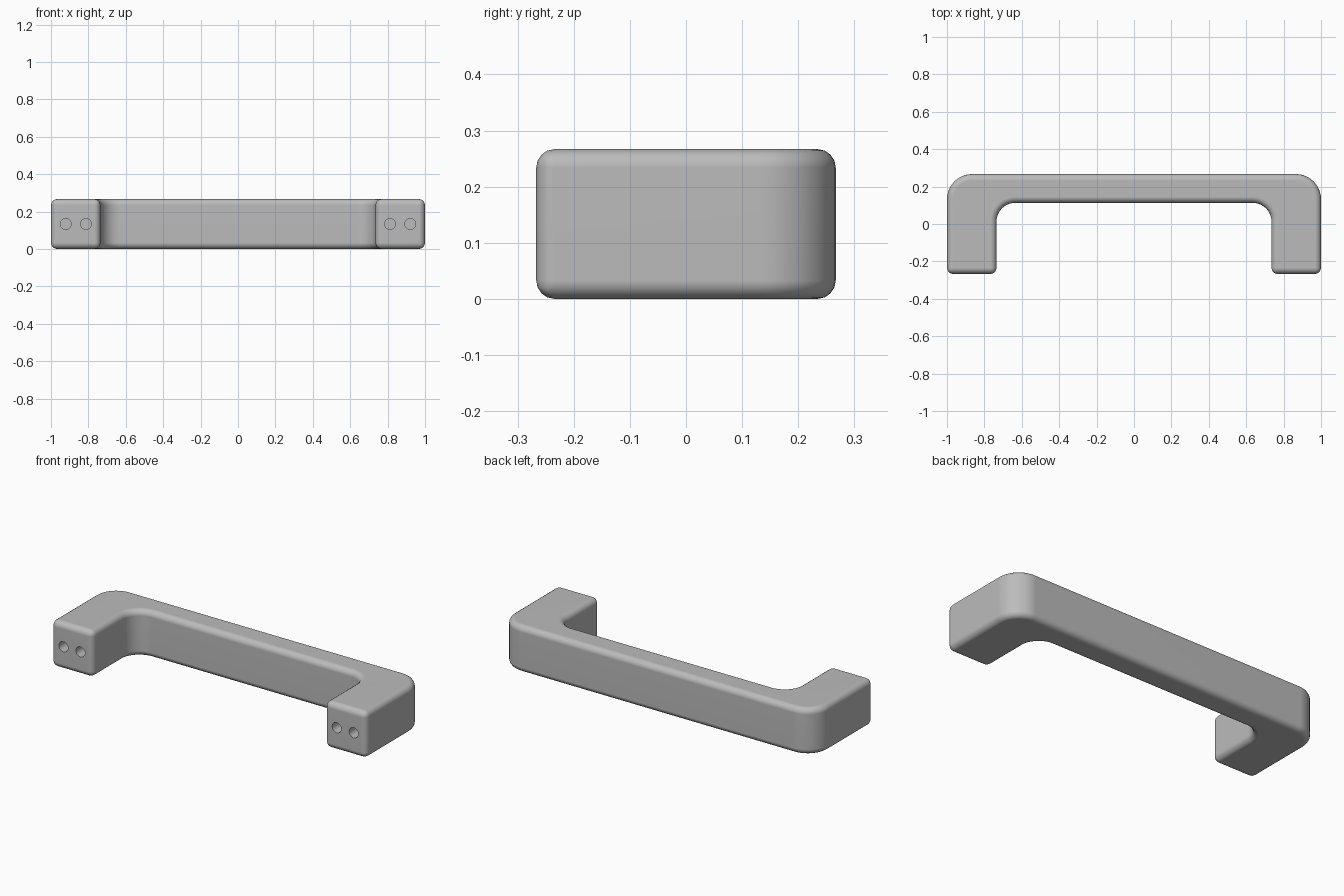
import bpy, bmesh, math
from mathutils import Matrix

cube = bpy.data.objects.get("Cube")
if cube:
    bpy.data.objects.remove(cube, do_unlink=True)

HEIGHT = 0.267
DEPTH = 0.267          # half depth of the whole handle
LEG_INNER = 0.735      # x of each leg's inner side
GRIP_FRONT = 0.113     # y of the grip's inner side
OUTER_R, INNER_R, EDGE_R = 0.135, 0.1, 0.033


def arc(cx, cy, r, steps=10):
    """Quarter circle from +x round to +y."""
    return [(cx + r * math.cos(i / steps * math.pi / 2),
             cy + r * math.sin(i / steps * math.pi / 2)) for i in range(steps + 1)]


def make_object(name, bm):
    mesh = bpy.data.meshes.new(name)
    bm.to_mesh(mesh)
    bm.free()
    obj = bpy.data.objects.new(name, mesh)
    bpy.context.collection.objects.link(obj)
    return obj


# Single satin grey metal
metal = bpy.data.materials.new("satin_grey")
metal.use_nodes = True
metal.diffuse_color = (0.5, 0.5, 0.5, 1)
metal.node_tree.nodes["Principled BSDF"].inputs["Base Color"].default_value = (0.5, 0.5, 0.5, 1)

# Half of the U-shaped outline, then its mirror image
half = [(LEG_INNER, -DEPTH), (1, -DEPTH)]
half += arc(1 - OUTER_R, DEPTH - OUTER_R, OUTER_R)
inner = arc(LEG_INNER - INNER_R, GRIP_FRONT - INNER_R, INNER_R)
outline = half + [(-x, y) for x, y in reversed(half)]
outline += [(-x, y) for x, y in inner] + inner[::-1]

# Handle body: extruded outline with rounded edges
bm = bmesh.new()
base = bm.faces.new([bm.verts.new((x, y, 0)) for x, y in outline])
top = bmesh.ops.extrude_face_region(bm, geom=[base])["geom"]
bmesh.ops.translate(bm, vec=(0, 0, HEIGHT),
                    verts=[g for g in top if isinstance(g, bmesh.types.BMVert)])
bmesh.ops.recalc_face_normals(bm, faces=bm.faces)
handle = make_object("pull_handle", bm)
handle.data.materials.append(metal)

bevel = handle.modifiers.new("rounded_edges", 'BEVEL')
bevel.width = EDGE_R
bevel.segments = 4
bevel.limit_method = 'ANGLE'
bevel.angle_limit = math.radians(40)

# Screw holes in the front end of each leg
bm = bmesh.new()
for side in (-1, 1):
    for x in (0.813, 0.921):
        place = Matrix.Translation((side * x, -DEPTH, HEIGHT / 2)) @ Matrix.Rotation(math.pi / 2, 4, 'X')
        bmesh.ops.create_cone(bm, cap_ends=True, segments=24, radius1=0.029,
                              radius2=0.029, depth=0.3, matrix=place)
cutter = make_object("screw_hole_cutter", bm)
cutter.data.materials.append(metal)
cutter.hide_render = True
holes = handle.modifiers.new("screw_holes", 'BOOLEAN')
holes.operation = 'DIFFERENCE'
holes.solver = 'EXACT'
holes.object = cutter

# Apply the modelling steps and drop the cutter
bpy.ops.object.select_all(action='DESELECT')
handle.select_set(True)
bpy.context.view_layer.objects.active = handle
for name in ("rounded_edges", "screw_holes"):
    bpy.ops.object.modifier_apply(modifier=name)
bpy.data.objects.remove(cutter, do_unlink=True)

# Smooth shading with flat large faces
bpy.ops.object.shade_smooth_by_angle(angle=math.radians(35))
normals = handle.modifiers.new("flat_face_normals", 'WEIGHTED_NORMAL')
normals.keep_sharp = True
